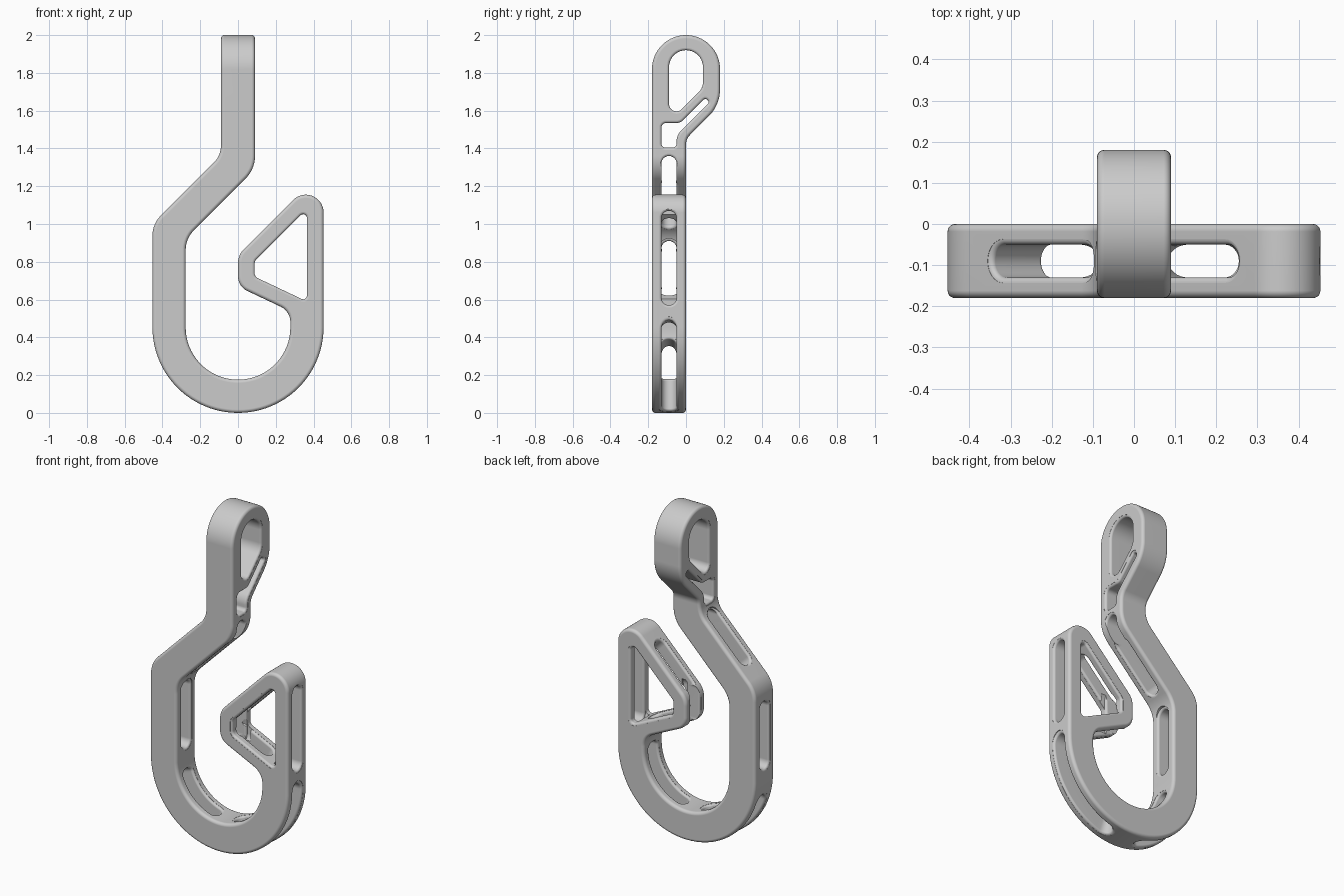
import bpy, bmesh
from math import sin, cos, pi, radians, ceil, tan
from mathutils import Vector

if "Cube" in bpy.data.objects:
    bpy.data.objects.remove(bpy.data.objects["Cube"])


def rounded(corners):
    """Closed outline from (u, v, fillet radius) corners."""
    pts, n = [], len(corners)
    for k, (u, v, r) in enumerate(corners):
        p = Vector((u, v))
        a = (Vector(corners[k - 1][:2]) - p).normalized()
        b = (Vector(corners[(k + 1) % n][:2]) - p).normalized()
        if r == 0:
            pts.append(p)
            continue
        turn = pi - a.angle(b)
        t = r * tan(turn / 2)
        c = p + (a + b).normalized() * (r / cos(turn / 2))
        s, e = p + a * t - c, p + b * t - c
        seg = max(3, ceil(turn / (pi / 48)))
        for i in range(seg + 1):
            f = i / seg
            pts.append(c + (s * sin((1 - f) * turn) + e * sin(f * turn)) / sin(turn))
    return clean(pts)


def clean(pts):
    return [p for k, p in enumerate(pts) if (p - pts[k - 1]).length > 1e-5]


def stadium(u0, u1, steps=1, v=-0.09, r=0.04):
    a, b, n = u0 + r, u1 - r, 16
    pts = [Vector((b + r * cos(t), v + r * sin(t))) for t in (-pi / 2 + pi * i / n for i in range(n + 1))]
    pts += [Vector((b + (a - b) * i / steps, v + r)) for i in range(1, steps)]
    pts += [Vector((a + r * cos(t), v + r * sin(t))) for t in (pi / 2 + pi * i / n for i in range(n + 1))]
    pts += [Vector((a + (b - a) * i / steps, v - r)) for i in range(1, steps)]
    return clean(pts)


def inset(pts, d):
    out, n = [], len(pts)
    for k, p in enumerate(pts):
        a = (p - pts[k - 1]).normalized()
        b = (pts[(k + 1) % n] - p).normalized()
        na, nb = Vector((-a.y, a.x)), Vector((-b.y, b.x))
        out.append(p + (na + nb) / (1 + na.dot(nb)) * d)
    return out


def loft(pts, place, lo, hi, bevel, ext=0):
    """Prism with rounded rims; ext > 0 makes a cutter with flared rims."""
    area = sum(pts[k - 1].cross(p) for k, p in enumerate(pts))
    if area < 0:
        pts = pts[::-1]
    quarter = [(bevel * (1 - cos(a)), bevel * (1 - sin(a))) for a in (pi / 2 * i / 5 for i in range(6))]
    s, e = (-1, 0.001) if ext else (1, 0)
    rings = [(lo + e + d, s * i) for d, i in quarter]
    rings += [(hi - e - d, s * i) for d, i in reversed(quarter)]
    if ext:
        rings = [(lo - ext, -bevel)] + rings + [(hi + ext, -bevel)]
    bm = bmesh.new()
    loops = [[bm.verts.new(place(p.x, p.y, d)) for p in inset(pts, i)] for d, i in rings]
    for A, B in zip(loops, loops[1:]):
        for k in range(len(A)):
            bm.faces.new((A[k - 1], A[k], B[k], B[k - 1]))
    bm.faces.new(loops[0])
    bm.faces.new(loops[-1])
    bmesh.ops.recalc_face_normals(bm, faces=bm.faces[:])
    return bm


def to_object(bm, name):
    me = bpy.data.meshes.new(name)
    bm.to_mesh(me)
    bm.free()
    ob = bpy.data.objects.new(name, me)
    bpy.context.collection.objects.link(ob)
    return ob


def along_y(u, v, d): return (u, d, v)
def along_x(u, v, d): return (d, u, v)


R, RI, JOIN = 0.453, 0.277, 1.419

# hook half: front outline, extruded along y
hook_outline = rounded([
    (-R, 0, R), (R, 0, R), (R, 1.288, 0.094), (0, 0.835, 0.1), (0, 0.669, 0.085),
    (RI, 0.538, 0.09), (RI, R - RI, RI), (-RI, R - RI, RI), (-RI, 0.923, 0.15),
    (0.09, 1.29, 0.17), (0.09, 1.5, 0), (-0.09, 1.5, 0), (-0.09, 1.363, 0.13), (-R, 1.0, 0.15)])
# eye half: side outline, extruded along x
eye_outline = rounded([
    (-0.18, 1.3, 0), (0, 1.3, 0), (0, 1.45, 0.07), (0.18, 1.63, 0.2),
    (0.18, 2, 0.18), (-0.18, 2, 0.18)])

# trim both halves at the same stem section and weld them
bm = loft(hook_outline, along_y, -0.18, 0, 0.018)
eye = loft(eye_outline, along_x, -0.09, 0.09, 0.018)
for part, up in ((bm, True), (eye, False)):
    bmesh.ops.bisect_plane(part, geom=part.verts[:] + part.edges[:] + part.faces[:], dist=1e-6,
                           plane_co=(0, 0, JOIN), plane_no=(0, 0, 1), clear_outer=up, clear_inner=not up)
tmp = bpy.data.meshes.new("eye_half")
eye.to_mesh(tmp)
eye.free()
bm.from_mesh(tmp)
bpy.data.meshes.remove(tmp)
bmesh.ops.remove_doubles(bm, verts=bm.verts[:], dist=1e-4)
bmesh.ops.recalc_face_normals(bm, faces=bm.faces[:])
hook = to_object(bm, "hook")

cutters = []


def cut(pts, place, lo, hi, ext=0.03):
    ob = to_object(loft(pts, place, lo, hi, 0.013, ext), "cutter")
    ob.hide_render = True
    cutters.append(ob)


def bar_slot(x0, z0, x1, z1, thick):
    """Slot through a straight bar; the bar lies left of the line p0 -> p1."""
    p, t = Vector((x0, z0)), Vector((x1 - x0, z1 - z0))
    length = t.length
    t.normalize()
    n = Vector((-t.y, t.x))

    def place(u, v, d):
        q = p + t * u + n * d
        return (q.x, v, q.y)
    cut(stadium(0, length), place, 0, thick)


def arc_slot(side, a0, a1):
    def place(u, v, d):
        return (side * d * cos(u / 0.36), v, R - d * sin(u / 0.36))
    cut(stadium(radians(a0) * 0.36, radians(a1) * 0.36, 24), place, RI, R, 0.2)


# triangular window in the barb
cut(rounded([(0.365, 0.59, 0.02), (0.365, 1.08, 0.02), (0.088, 0.803, 0.03), (0.088, 0.721, 0.03)]),
    along_y, -0.18, 0)
# eye opening and the narrow pocket under it
cut(rounded([(0.09, 1.92, 0.09), (-0.09, 1.92, 0.09), (-0.09, 1.54, 0.04), (0.09, 1.72, 0.08)]),
    along_x, -0.09, 0.09)
cut(rounded([(-0.05, 1.405, 0.02), (-0.05, 1.47, 0.08), (0.125, 1.645, 0.014), (0.1025, 1.6675, 0.014),
             (-0.03, 1.535, 0.05), (-0.13, 1.535, 0.025), (-0.13, 1.405, 0.02)]),
    along_x, -0.09, 0.09)
# slots along the bars
bar_slot(R, 0.57, R, 1.07, 0.088)             # right bar
bar_slot(-RI, 0.51, -RI, 0.91, R - RI)        # left bar
bar_slot(-0.22, 0.98, 0.03, 1.23, 0.179)      # left diagonal
bar_slot(0.09, 1.2, 0.09, 1.36, 0.4)          # stem bend
bar_slot(0.25, 1.085, 0.02, 0.855, 0.085)     # barb, upper side
bar_slot(0.02, 0.66, 0.25, 0.55, 0.085)       # barb, lower side
bar_slot(0, 0.885, 0, 0.635, 0.088)           # barb tip
# slots round the bottom bend
arc_slot(1, -5, 79)
arc_slot(-1, 13, 79)

# apply the cuts
bpy.ops.object.select_all(action='DESELECT')
bpy.context.view_layer.objects.active = hook
hook.select_set(True)
for c in cutters:
    m = hook.modifiers.new("cut", 'BOOLEAN')
    m.operation, m.solver, m.object = 'DIFFERENCE', 'EXACT', c
    bpy.ops.object.modifier_apply(modifier=m.name)
    bpy.data.objects.remove(c)

bpy.ops.object.shade_smooth_by_angle(angle=radians(35))
wn = hook.modifiers.new("even_shading", 'WEIGHTED_NORMAL')
wn.keep_sharp = True
